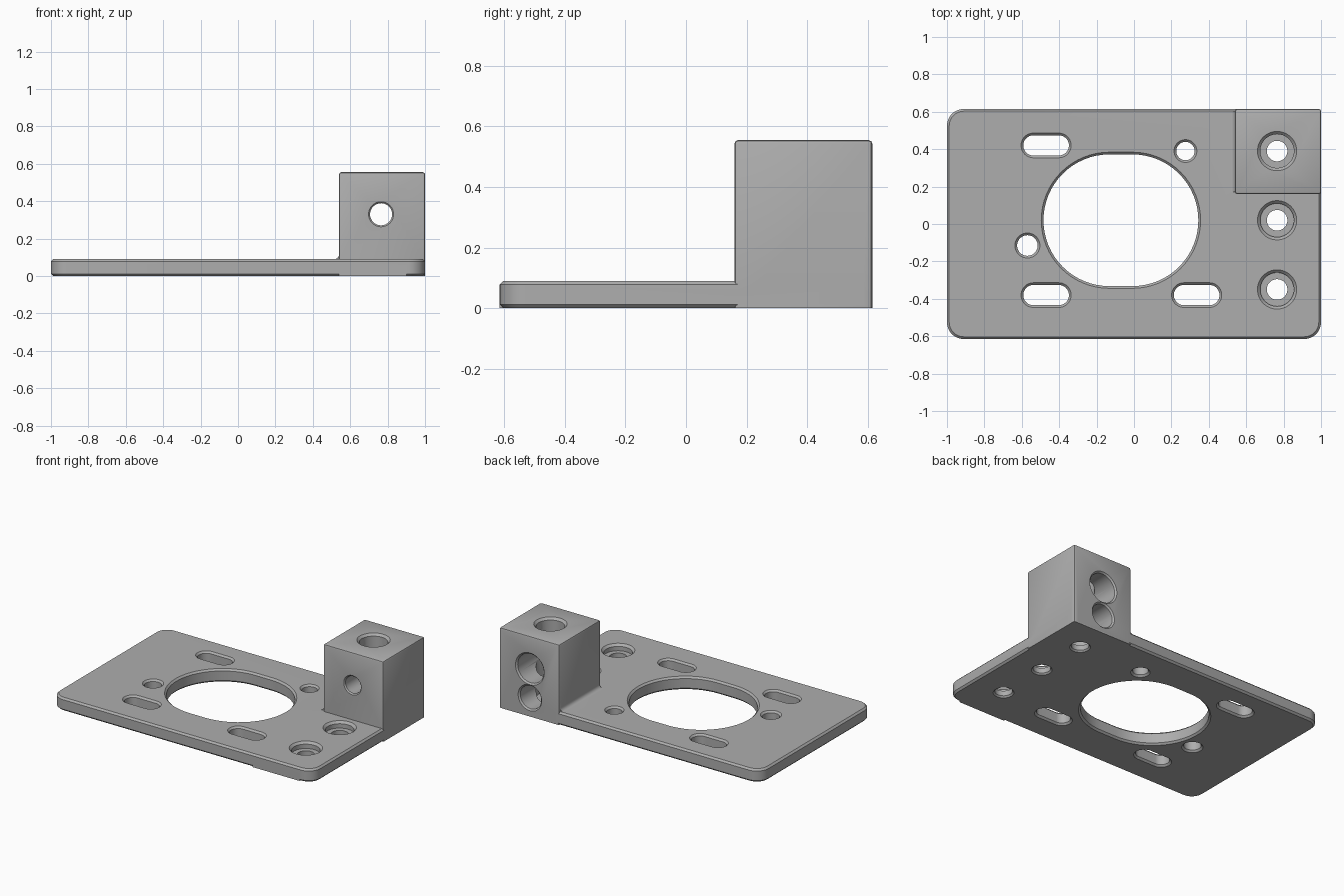
import bpy, bmesh, math
from mathutils import Matrix, Vector

if "Cube" in bpy.data.objects:
    bpy.data.objects.remove(bpy.data.objects["Cube"])

grey = bpy.data.materials.new("machined_grey")
grey.use_nodes = True
grey.diffuse_color = (0.42, 0.42, 0.42, 1)
grey.node_tree.nodes["Principled BSDF"].inputs["Base Color"].default_value = grey.diffuse_color

W, D, T, H = 1.0, 0.615, 0.09, 0.555    # half width, half depth, plate and block heights
C = 0.012                               # edge chamfer
BX, BY = 0.54, 0.16                     # inner faces of the block
HX = 0.765                              # line of the screw holes


def loft(name, rings, matrix=Matrix()):
    """Closed solid through a list of equal-length point rings."""
    bm = bmesh.new()
    loops = [[bm.verts.new(matrix @ Vector(p)) for p in ring] for ring in rings]
    n = len(loops[0])
    for a, b in zip(loops, loops[1:]):
        for i in range(n):
            j = (i + 1) % n
            bm.faces.new((a[i], a[j], b[j], b[i]))
    bm.faces.new(loops[0][::-1])
    bm.faces.new(loops[-1])
    bmesh.ops.recalc_face_normals(bm, faces=bm.faces)
    mesh = bpy.data.meshes.new(name)
    bm.to_mesh(mesh)
    bm.free()
    mesh.materials.append(grey)
    obj = bpy.data.objects.new(name, mesh)
    bpy.context.collection.objects.link(obj)
    return obj


def arc(cx, cy, r, start, sweep, steps):
    return [(cx + r * math.cos(a), cy + r * math.sin(a))
            for a in (math.radians(start + sweep * i / steps) for i in range(steps + 1))]


def box(name, x0, x1, y0, y1, z0, z1):
    return loft(name, [[(x0, y0, z), (x1, y0, z), (x1, y1, z), (x0, y1, z)] for z in (z0, z1)])


def apply(obj, mod):
    bpy.context.view_layer.objects.active = obj
    bpy.ops.object.modifier_apply(modifier=mod.name)


def combine(target, other, operation):
    mod = target.modifiers.new("combine", 'BOOLEAN')
    mod.operation, mod.solver, mod.object = operation, 'EXACT', other
    apply(target, mod)
    bpy.data.objects.remove(other)


def bore(profile, x, y, z=0, half=0, along_y=False):
    """Cut a round or slotted hole from (radius, position) steps along its axis."""
    rings = []
    for r, h in profile:
        outline = arc(half, 0, r, -90, 180, 32) + arc(-half, 0, r, 90, 180, 32)
        if half == 0:
            outline = arc(0, 0, r, 0, 360, 48)[:-1]
        rings.append([(px, py, h) for px, py in outline])
    turn = Matrix.Rotation(-math.pi / 2, 4, 'X') if along_y else Matrix()
    cutter = loft("bore_cutter", rings, Matrix.Translation((x, y, z)) @ turn)
    combine(bracket, cutter, 'DIFFERENCE')


def through(r):
    """Plain plate hole, chamfered at both ends."""
    e = C + 0.01
    return [(r + e, -0.01), (r, C), (r, T - C), (r + e, T + 0.01)]


def counterbore(top):
    """Screw hole with a wide seat sunk from the given height."""
    return [(0.075, -0.01), (0.055, 0.01), (0.055, 0.045), (0.09, 0.045),
            (0.09, top - 0.015), (0.115, top + 0.01)]


# Plate with rounded corners and chamfered rims
def plate_ring(inset, z):
    pts = []
    for k, (sx, sy) in enumerate([(1, 1), (-1, 1), (-1, -1), (1, -1)]):
        r = 0.03 if k == 0 else 0.09
        pts += arc(sx * (W - r), sy * (D - r), r - inset, 90 * k, 90, 10)
    return [(x, y, z) for x, y in pts]


bracket = loft("mounting_bracket", [plate_ring(C, 0), plate_ring(0, C),
                                    plate_ring(0, T - C), plate_ring(C, T)])

# Upright block, softened on every edge but the bottom
block = box("block", BX, W, BY, D, 0, H)
bm = bmesh.new()
bm.from_mesh(block.data)
edges = [e for e in bm.edges if any(v.co.z > 0.1 for v in e.verts)]
bmesh.ops.bevel(bm, geom=edges, offset=C, segments=2, profile=0.5, affect='EDGES')
bm.to_mesh(block.data)
bm.free()
combine(bracket, block, 'UNION')

# Fillet between block and plate
R = 0.025
section = [(BX + 0.02, T - 0.02), (BX - R, T - 0.02)] + arc(BX - R, T + R, R, -90, 90, 6) + [(BX + 0.02, T + R)]
fillet = loft("fillet", [[(x, y, z) for x, z in section] for y in (BY + C, D - C)])
combine(bracket, fillet, 'UNION')

# Square lower edge below the screw holes
combine(bracket, box("lower_edge", BX, 0.9, -D, -D + 0.1, 0, 0.03), 'UNION')

# Large central opening, slots and small holes
bore(through(0.352), -0.07, 0.02, half=0.062)
for x, y in [(-0.47, 0.42), (-0.47, -0.38), (0.335, -0.38)]:
    bore(through(0.054), x, y, half=0.068)
bore(through(0.049), 0.275, 0.39)
bore(through(0.055), -0.57, -0.115)

# Screw holes in a row, the last one running down through the block
for y, top in [(-0.35, T), (0.02, T), (0.39, H)]:
    bore(counterbore(top), HX, y, half=0)

# Horizontal bores entering the block from behind
bore([(0.077, BY - 0.01), (0.059, BY + 0.008), (0.059, 0.3), (0.1, 0.3),
      (0.1, D - 0.01), (0.12, D + 0.01)], HX, 0, 0.33, along_y=True)
bore([(0.08, 0.4), (0.08, D - 0.01), (0.1, D + 0.01)], HX, 0, 0.13, along_y=True)

# Smooth round walls, crisp edges
bpy.ops.object.select_all(action='DESELECT')
bracket.select_set(True)
bpy.context.view_layer.objects.active = bracket
bpy.ops.object.shade_smooth_by_angle(angle=math.radians(30))
